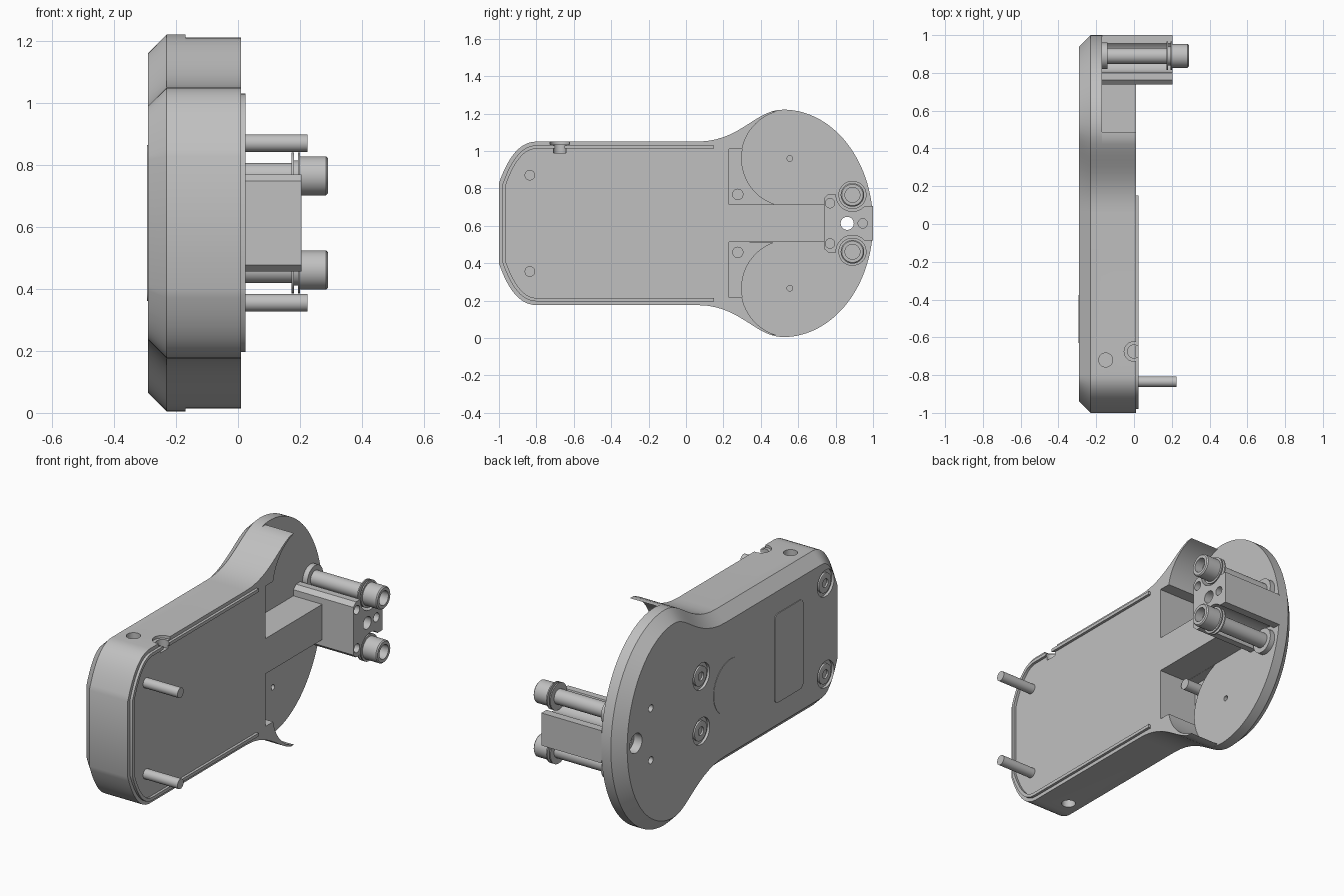
import bpy, bmesh
from math import sin, cos, pi, radians
from mathutils import Vector
from mathutils.geometry import interpolate_bezier

if "Cube" in bpy.data.objects:
    bpy.data.objects.remove(bpy.data.objects["Cube"])

MID = 0.613            # height of the mirror axis
FLOOR = -0.17          # face of the thin head plate

grey = bpy.data.materials.new("machined_grey")
grey.use_nodes = True
grey.diffuse_color = (0.53, 0.53, 0.53, 1)
grey.node_tree.nodes["Principled BSDF"].inputs["Base Color"].default_value = (0.53, 0.53, 0.53, 1)


def finish(name, bm):
    bmesh.ops.recalc_face_normals(bm, faces=bm.faces)
    if bm.calc_volume(signed=True) < 0:
        bmesh.ops.reverse_faces(bm, faces=bm.faces)
    me = bpy.data.meshes.new(name)
    bm.to_mesh(me)
    bm.free()
    me.materials.append(grey)
    ob = bpy.data.objects.new(name, me)
    bpy.context.collection.objects.link(ob)
    return ob


def loft(name, layers):
    """Skin equal-length (y, w) loops placed at increasing x."""
    bm = bmesh.new()
    rings = [[bm.verts.new((x, y, MID + w)) for y, w in loop] for x, loop in layers]
    for a, b in zip(rings, rings[1:]):
        for i in range(len(a)):
            j = (i + 1) % len(a)
            bm.faces.new((a[i], a[j], b[j], b[i]))
    bm.faces.new(rings[0][::-1])
    bm.faces.new(rings[-1])
    return finish(name, bm)


def prism(name, loop, x0, x1):
    return loft(name, [(x0, loop), (x1, loop)])


def lathe(name, profile, y, w, n=40):
    """Revolve (x, radius) points about an axis along x."""
    bm = bmesh.new()
    vs = [bm.verts.new((x, y, MID + w + r)) for x, r in profile]
    es = [bm.edges.new(p) for p in zip(vs, vs[1:])]
    bmesh.ops.spin(bm, geom=vs + es, cent=(0, y, MID + w), axis=(1, 0, 0),
                   angle=2 * pi, steps=n, use_merge=True)
    bmesh.ops.remove_doubles(bm, verts=bm.verts, dist=0.0001)
    return finish(name, bm)


def rod(name, x0, x1, r, y, w):
    return lathe(name, [(x0, 0), (x0, r), (x1, r), (x1, 0)], y, w)


def upright(name, x, y, z0, z1, r):
    loop = [(x + r * cos(a * pi / 16), y + r * sin(a * pi / 16)) for a in range(32)]
    bm = bmesh.new()
    lo, hi = ([bm.verts.new((px, py, z)) for px, py in loop] for z in (z0, z1))
    for i in range(32):
        bm.faces.new((lo[i - 1], lo[i], hi[i], hi[i - 1]))
    bm.faces.new(lo[::-1])
    bm.faces.new(hi)
    return finish(name, bm)


def cut(target, *cutters):
    for c in cutters:
        c.hide_render = True
        m = target.modifiers.new("cut", 'BOOLEAN')
        m.operation, m.solver, m.object = 'DIFFERENCE', 'EXACT', c
        bpy.context.view_layer.objects.active = target
        bpy.ops.object.modifier_apply(modifier=m.name)
        bpy.data.objects.remove(c)


def arc(cy, cw, r, a0, a1, n=20):
    angs = [radians(a0 + (a1 - a0) * i / n) for i in range(n + 1)]
    return [(cy + r * cos(a), cw + r * sin(a)) for a in angs]


def bez(*p, n=14):
    return [(v.x, v.y) for v in interpolate_bezier(*[Vector(q) for q in p], n)]


def mirrored(half):
    return half + [(y, -w) for y, w in reversed(half) if abs(w) > 1e-5]


def inset(loop, d):
    """Move a counter-clockwise loop inward by d."""
    out = []
    for i, p in enumerate(loop):
        a, p, b = Vector(loop[i - 1]), Vector(p), Vector(loop[(i + 1) % len(loop)])
        n1, n2 = ((q - o).normalized().orthogonal() for o, q in ((a, p), (p, b)))
        out.append(tuple(p + (n1 + n2) * d / (1 + n1.dot(n2))))
    return out


# Base plate: full outline with a chamfered back edge
corner = bez((-.8, .437), (-.9, .437), (-.96, .33), (-1, .215))
head = [(.52 + .48 * cos(a * pi / 60), .608 * sin(a * pi / 60)) for a in range(30)]
neck = bez((.52, .608), (.37, .608), (.29, .437), (.06, .437))
outline = mirrored(head + neck + corner)
base = loft("base_plate", [(-.29, inset(outline, .06)), (-.23, outline), (FLOOR, outline)])

# Handle: thick part with the central arm and two curved fins
fin = arc(.555, .347, .26, 169, 105)
handle_half = [(.76, .1), (.23, .1), (.23, .397)] + fin + [p for p in neck if p[0] < .48] + corner
handle = prism("handle", mirrored(handle_half), FLOOR, .01)

# Deep slots and screw holes in the base, side holes through both layers
for s in (1, -1):
    slot = [(.231, .101), (.231, .397)] + arc(.555, .347, .26, 169, 251)
    cut(base, prism("slot_cutter", [(y, s * w) for y, w in slot], -.23, .1),
        rod("pivot_hole_cutter", -.21, .1, .015, .555, s * .347),
        rod("back_hole_cutter", -.4, -.24, .02, .728, s * .147),
        rod("neck_screw_cutter", -.4, -.275, .075, .277, s * .155),
        rod("end_screw_cutter", -.4, -.275, .075, -.835, s * .2575))
    side = MID + s * .437
    for part in (base, handle):
        cut(part, upright("side_hole_cutter", -.15, -.72, side - .05, side + .05, .037))
cut(base, rod("through_hole_cutter", -.4, .4, .035, .862, 0),
    rod("counterbore_cutter", -.4, -.24, .055, .862, 0))


# Raised lip around the handle face
def lip_loop(d):
    return inset(mirrored([(.15 + d, .437)] + corner), d)


lip = prism("handle_lip", lip_loop(.02) + lip_loop(.038)[::-1], .005, .025)

# Cable notch through the lip and top edge
for part in (handle, lip):
    cut(part, upright("notch_cutter", 0, -.675, .99, 1.1, .035),
        upright("notch_rim_cutter", 0, -.675, 1.035, 1.1, .052))

# Mounting block, scalloped around the two bolts
block_half = [(1, .092), (.955, .092)] + arc(.89, .152, .088, -43, -180) + [
    (.80, .157), (.762, .157), (.738, .135), (.738, .1)]
block = prism("mounting_block", mirrored(block_half), FLOOR, .205)
cut(block, rod("block_bore_cutter", -.4, .4, .035, .862, 0),
    rod("block_small_cutter", .1, .4, .025, .945, 0),
    rod("block_hole_cutter", .1, .4, .025, .77, .108),
    rod("block_hole_cutter", .1, .4, .025, .77, -.108))

# Bolts, pins, posts and back screws on both sides
bolt = [(FLOOR, 0), (FLOOR, .07), (-.14, .07), (-.14, .042), (.173, .042),
        (.173, .075), (.18, .075), (.18, .05), (.193, .05), (.193, .075), (.2, .075),
        (.2, .063), (.284, .063), (.29, .057), (.29, .04), (.24, .04), (.24, 0)]
screw = [(-.27, 0), (-.27, .055), (-.286, .055), (-.288, .05), (-.288, .024),
         (-.278, .024), (-.278, 0)]
for s, side in ((1, "upper"), (-1, "lower")):
    lathe(side + "_bolt", bolt, .89, s * .152)
    rod(side + "_pin", 0, .225, .028, -.835, s * .2575)
    rod(side + "_post", -.24, -.12, .03, .277, s * .155)
    lathe(side + "_neck_screw", screw, .277, s * .155)
    lathe(side + "_end_screw", screw, -.835, s * .2575)

# Thin plates on the back
rod("round_plate", -.292, -.285, .155, .014, 0)
label = arc(-.405, .222, .03, 0, 90, 6) + arc(-.6, .222, .03, 90, 180, 6)
prism("label_plate", mirrored(label), -.294, -.285)

bpy.ops.object.select_all(action='DESELECT')
for ob in bpy.context.collection.objects:
    if ob.type == 'MESH':
        ob.select_set(True)
        bpy.context.view_layer.objects.active = ob
bpy.ops.object.shade_smooth_by_angle(angle=radians(30))
